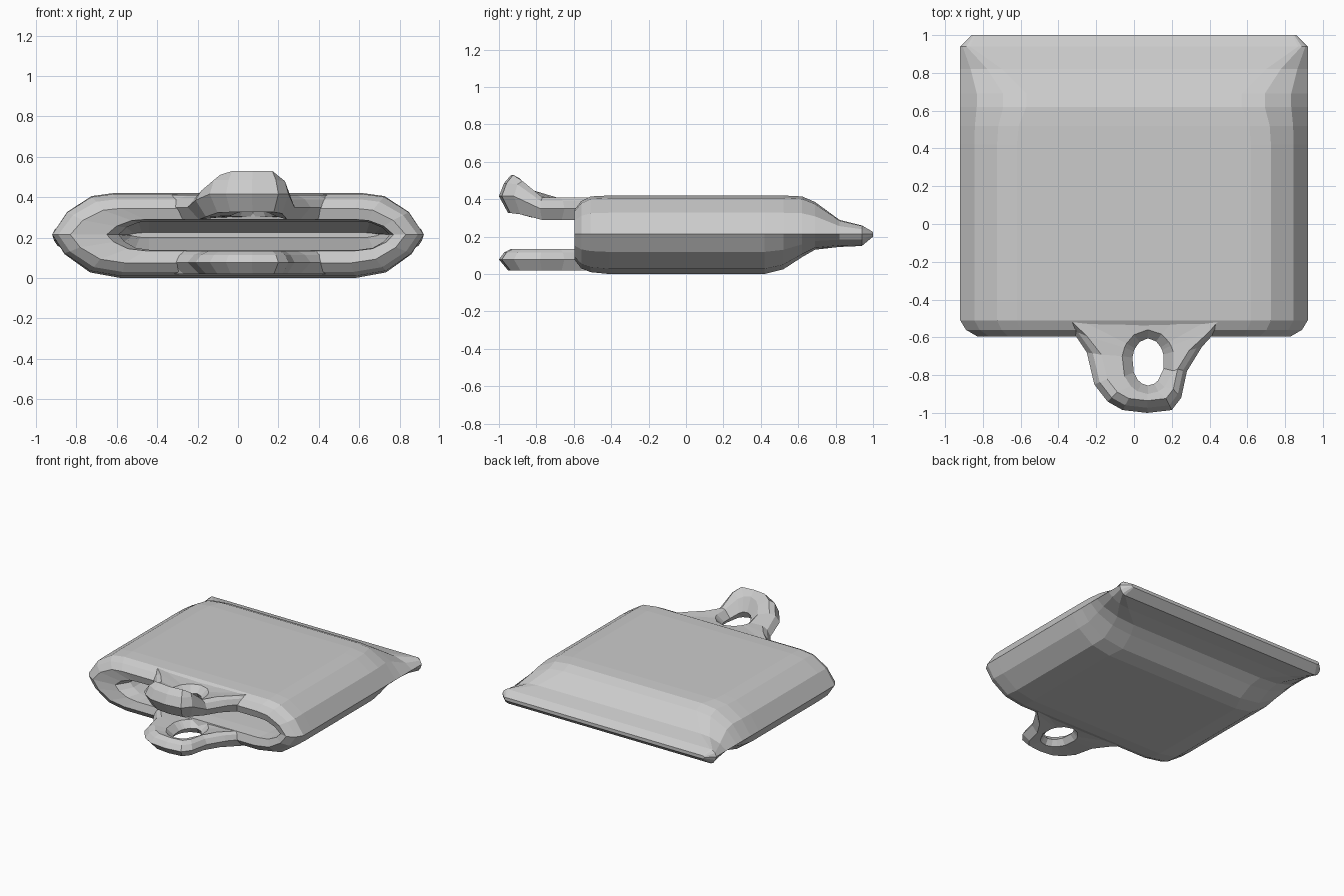
import bpy
import bmesh
import math

if "Cube" in bpy.data.objects:
    bpy.data.objects.remove(bpy.data.objects["Cube"])


def loft(name, loops, cap_ends=False, wrap=False):
    """Skin a list of equally sized closed loops into one mesh object."""
    bm = bmesh.new()
    rows = [[bm.verts.new(p) for p in loop] for loop in loops]
    n = len(rows[0])
    pairs = list(zip(rows, rows[1:]))
    if wrap:
        pairs.append((rows[-1], rows[0]))
    for a, b in pairs:
        for i in range(n):
            j = (i + 1) % n
            bm.faces.new((a[i], a[j], b[j], b[i]))
    if cap_ends:
        bm.faces.new(rows[0])
        bm.faces.new(rows[-1])
    bmesh.ops.recalc_face_normals(bm, faces=bm.faces)
    mesh = bpy.data.meshes.new(name)
    bm.to_mesh(mesh)
    bm.free()
    obj = bpy.data.objects.new(name, mesh)
    bpy.context.collection.objects.link(obj)
    return obj


def section(y, w, wt, zt, wb, zb, cx=0.0, zm=0.215):
    """Pillow cross-section: mid width, top width/height, bottom width/height."""
    right = [(wb, zb),
             (wb + 0.45 * (w - wb), zb + 0.13 * (zm - zb)),
             (wb + 0.82 * (w - wb), zb + 0.55 * (zm - zb)),
             (w, zm),
             (wt + 0.75 * (w - wt), zm + 0.55 * (zt - zm)),
             (wt + 0.35 * (w - wt), zm + 0.93 * (zt - zm)),
             (wt, zt)]
    pts = right + [(-x, z) for x, z in reversed(right)]
    return [(cx + x, y, z) for x, z in pts]


# Pouch: outer skin from the flat rear seam to the mouth, then the lining
pouch = [
    section(1.00, 0.86, 0.84, 0.225, 0.84, 0.20),
    section(0.94, 0.92, 0.87, 0.26, 0.87, 0.15),
    section(0.82, 0.92, 0.70, 0.29, 0.74, 0.145),
    section(0.69, 0.92, 0.57, 0.385, 0.58, 0.13),
    section(0.62, 0.92, 0.57, 0.415, 0.55, 0.09),
    section(0.52, 0.92, 0.61, 0.42, 0.54, 0.025),
    section(0.42, 0.92, 0.62, 0.42, 0.58, 0.0),
    section(-0.41, 0.92, 0.62, 0.42, 0.58, 0.0),
    section(-0.51, 0.92, 0.62, 0.415, 0.58, 0.01),
    section(-0.56, 0.89, 0.60, 0.39, 0.57, 0.03),
    section(-0.595, 0.83, 0.58, 0.345, 0.56, 0.075),
    section(-0.58, 0.71, 0.52, 0.29, 0.52, 0.135, 0.06),
    section(-0.48, 0.67, 0.52, 0.28, 0.52, 0.14, 0.08),
    section(0.45, 0.67, 0.52, 0.28, 0.52, 0.14, 0.08),
    section(0.68, 0.62, 0.52, 0.225, 0.52, 0.20, 0.08),
]
loft("pouch_body", pouch, cap_ends=True)

# Tab outline (clockwise from the right root) flared where it joins the mouth
OUTLINE = [(0.50, -0.45), (0.46, -0.54), (0.36, -0.65), (0.28, -0.78),
           (0.25, -0.92), (0.20, -0.985), (0.07, -1.00), (-0.06, -0.985),
           (-0.14, -0.94), (-0.21, -0.85), (-0.25, -0.68), (-0.33, -0.56),
           (-0.40, -0.45), (-0.15, -0.43), (0.07, -0.43), (0.28, -0.43)]
CX, CY = 0.075, -0.73


def hole_loop(rx, ry):
    """Oval around the ring hole with one point per outline point."""
    angles = [math.atan2((y - CY) / 0.27, (x - CX) / 0.32) for x, y in OUTLINE]
    return [(CX + rx * math.cos(a), CY + ry * math.sin(a)) for a in angles]


def inset(t):
    """Outline pulled towards the hole, except at the root."""
    loop = []
    for x, y in OUTLINE:
        k = t * max(0.0, min(1.0, (-0.46 - y) / 0.12))
        loop.append((x + (CX - x) * k, y + (CY - y) * k))
    return loop


def tab(name, z0, z1, lift):
    """Rounded ring tab; lift raises its surface as a function of y."""
    mid = (z0 + z1) / 2
    rings = [(inset(0.0), mid, 0.55), (inset(0.10), z1 - 0.02, 0.8),
             (inset(0.24), z1, 1.0), (hole_loop(0.14, 0.17), z1 - 0.01, 0.8),
             (hole_loop(0.085, 0.125), mid, 0.5),
             (hole_loop(0.12, 0.15), z0 + 0.015, 0.3),
             (inset(0.18), z0, 0.3)]
    loops = [[(x, y, z + lift(y) * k) for x, y in ring] for ring, z, k in rings]
    return loft(name, loops, wrap=True)


# Upper tab curls up at its tip, lower tab lies flat
def curl(y):
    return 0.12 * max(0.0, min(1.0, (-0.78 - y) / 0.13))


tab("upper_ring_tab", 0.29, 0.41, curl)
tab("lower_ring_tab", 0.02, 0.135, lambda y: 0.0)
